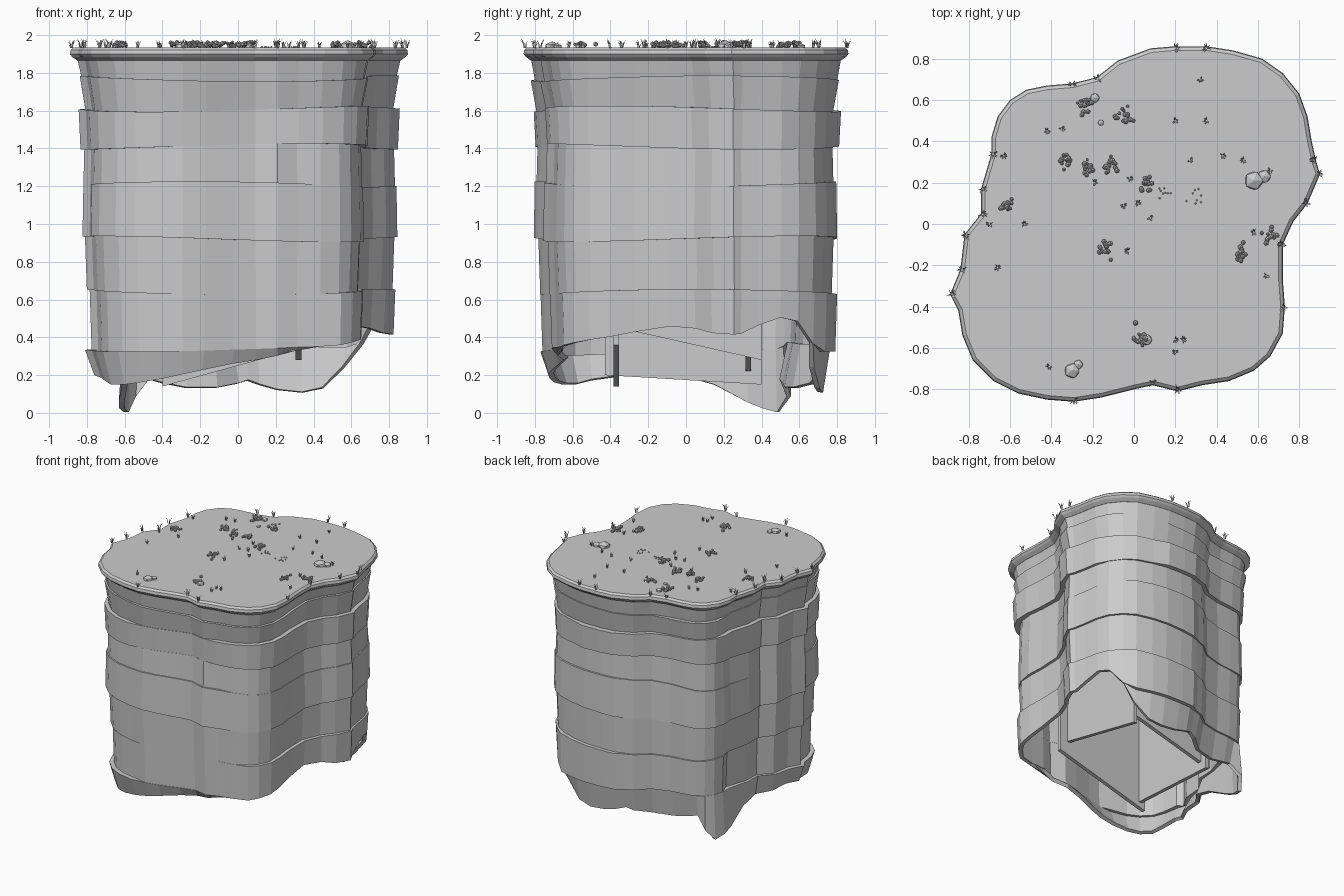
import bpy, bmesh, math, random
from mathutils import Vector, Matrix

random.seed(4)
cube = bpy.data.objects.get("Cube")
if cube:
    bpy.data.objects.remove(cube)

stone = bpy.data.materials.new("pale_grey")
stone.use_nodes = True
GREY = (0.6, 0.6, 0.6, 1)
stone.diffuse_color = GREY
stone.node_tree.nodes["Principled BSDF"].inputs["Base Color"].default_value = GREY

# Plan outline of the rim, in hundredths, counter-clockwise
PLAN = [(90, 24), (88, 31), (86, 40), (84, 52), (80, 63), (72, 73), (62, 80), (48, 84),
        (35, 86), (20, 86), (8, 85), (0, 82), (-8, 79), (-18, 71), (-30, 68), (-42, 67),
        (-52, 65), (-60, 60), (-66, 52), (-69, 42), (-69, 34), (-74, 17), (-74, 5),
        (-82, -5), (-84, -22), (-89, -34), (-85, -42), (-83, -54), (-78, -66), (-68, -76),
        (-56, -82), (-42, -85), (-29, -86), (-16, -84), (0, -80), (9, -78), (21, -81),
        (33, -78), (46, -76), (58, -71), (66, -64), (72, -53), (73, -40), (72, -27),
        (72, -10), (77, 1), (84, 10)]
plan = [Vector((x, y, 0)) / 100 for x, y in PLAN]
N = len(plan)
TOP = 1.935

# Ragged foot height around the cliff, one value every ten degrees
FOOT = [45, 41, 42, 51, 48, 27, 13, 10, 13, 17, 14, 12, 15, 18, 0, 3, 10, 17,
        20, 20, 20, 18, 15, 15, 17, 20, 23, 26, 29, 32, 35, 36, 38, 40, 43, 46]


def angle(p):
    return math.atan2(p.y, p.x) % math.tau


def foot(p):
    t = angle(p) / math.tau * len(FOOT)
    i = int(t)
    a, b = FOOT[i % len(FOOT)], FOOT[(i + 1) % len(FOOT)]
    return (a + (b - a) * (t - i)) / 100


def outward(i):
    d = plan[(i + 1) % N] - plan[i - 1]
    return Vector((d.y, -d.x, 0)).normalized()


def finish(name, bm):
    mesh = bpy.data.meshes.new(name)
    bm.to_mesh(mesh)
    bm.free()
    mesh.materials.append(stone)
    obj = bpy.data.objects.new(name, mesh)
    bpy.context.collection.objects.link(obj)
    return obj


def thicken(obj, amount, offset):
    shell = obj.modifiers.new("thickness", 'SOLIDIFY')
    shell.thickness = amount
    shell.offset = offset


def bridge(bm, upper, lower):
    for i in range(N):
        j = (i + 1) % N
        bm.faces.new((upper[i], lower[i], lower[j], upper[j]))


# Grassy cap with a rolled rim
bm = bmesh.new()
rings = []
for inset, z in [(0.02, TOP), (0.004, 1.922), (0, 1.9), (0.012, 1.885), (0.04, 1.865)]:
    rings.append([bm.verts.new(p - outward(i) * inset + Vector((0, 0, z)))
                  for i, p in enumerate(plan)])
for upper, lower in zip(rings, rings[1:]):
    bridge(bm, upper, lower)
bm.faces.new(rings[0])
bm.faces.new(list(reversed(rings[-1])))
finish("cap", bm)

# Stacked rock bands: top height, inset at the top, inset at the bottom
BANDS = [(1.87, 0.04, 0.06), (1.77, 0.045, 0.075), (1.61, 0.04, 0.05), (1.41, 0.08, 0.075),
         (1.21, 0.065, 0.06), (0.92, 0.08, 0.09), (0.64, 0.065, 0.075), (0.34, 0.095, 0.13)]
# Blocks that jut out or sit back: band, first and last outline point,
# shift at the top and at the bottom
BLOCKS = [(2, 32, 36, -0.025, -0.025), (2, 4, 7, -0.02, -0.02), (6, 20, 31, -0.04, -0.04),
          (6, 32, 38, -0.025, -0.025), (7, 17, 20, 0.015, 0.07), (7, 24, 31, 0.015, 0),
          (4, 38, 41, -0.015, -0.015), (1, 14, 18, 0.015, 0.015)]
bm = bmesh.new()
previous = None
last = [None] * N
for k, (z_top, in_top, in_low) in enumerate(BANDS):
    z_low = BANDS[k + 1][0] if k + 1 < len(BANDS) else -1
    jut = [random.uniform(-0.008, 0.008) if k else 0 for _ in range(9)]
    for low, z, inset in ((0, z_top, in_top), (1, z_low, in_low)):
        shift = [jut[i * 9 // N] for i in range(N)]
        for band, first, final, *amounts in BLOCKS:
            if band == k:
                shift[first:final + 1] = [amounts[low]] * (final + 1 - first)
        seam = k + low
        ring = []
        for i, p in enumerate(plan):
            wave = 0.016 * math.sin(2 * angle(p) + seam * 1.3) if seam else 0
            level = max(z + wave, foot(p))
            spot = p - outward(i) * (inset - shift[i]) + Vector((0, 0, level))
            # once the foot is reached, the later rings collapse onto it
            if last[i] and last[i].z <= foot(p) + 0.001:
                spot = last[i]
            last[i] = spot
            ring.append(bm.verts.new(spot))
        if previous:
            bridge(bm, previous, ring)
        previous = ring
bmesh.ops.remove_doubles(bm, verts=bm.verts, dist=0.0005)
bmesh.ops.dissolve_degenerate(bm, edges=bm.edges, dist=0.0005)
thicken(finish("cliff_wall", bm), 0.03, -1)

# Four crossing slabs hanging inside the hollow, each with a slanted lower edge
SLABS = [((-0.36, -0.43, 0.2), (-0.36, 0.4, 0.15)), ((-0.4, -0.37, 0.14), (0.4, -0.37, 0.36)),
         ((0.32, -0.4, 0.46), (0.32, 0.4, 0.28)), ((-0.43, 0.33, 0.2), (0.32, 0.33, 0.4))]
bm = bmesh.new()
for low_a, low_b in SLABS:
    high_a, high_b = (Vector((p[0], p[1], 0.9)) for p in (low_a, low_b))
    bm.faces.new([bm.verts.new(p) for p in (low_a, low_b, high_b, high_a)])
thicken(finish("inner_slabs", bm), 0.03, 0)


# Grass tufts made of thin leaning blades
def add_tuft(bm, x, y, height, blades, spread):
    for _ in range(blades):
        turn = random.uniform(0, math.tau)
        lean = Vector((math.cos(turn), math.sin(turn), 0)) * spread
        side = Vector((-math.sin(turn), math.cos(turn), 0)) * 0.004
        base = Vector((x, y, TOP - 0.003)) + lean * 0.3
        tall = height * random.uniform(0.6, 1)
        mid = base + lean * 0.3 + Vector((0, 0, tall * 0.6))
        tip = base + lean + Vector((0, 0, tall))
        a, b, c, d, e = [bm.verts.new(v) for v in
                         (base - side, base + side, mid + side * 0.7, mid - side * 0.7, tip)]
        bm.faces.new((a, b, c, d))
        bm.faces.new((d, c, e))


RIM = [8, 9, 14, 13, 20, 21, 22, 23, 24, 25, 32, 35, 36, 42, 44, 46, 0, 1]
FIELD = [(32, 70), (20, 50), (35, 50), (27, 31), (43, 33), (53, 31), (-35, 46), (-42, 45),
         (-63, 33), (-19, 20), (-2, 22), (-5, 9), (2, 10), (8, 3), (-70, 0), (-53, 0),
         (-66, -21), (-3, -13), (-41, -69), (20, -56), (20, -62), (24, -56), (64, -25),
         (58, -4), (66, 26)]
bm = bmesh.new()
for i in RIM:
    spot = plan[i] - outward(i) * 0.008
    add_tuft(bm, spot.x, spot.y, 0.052, 9, 0.02)
for x, y in FIELD:
    add_tuft(bm, x / 100, y / 100, 0.042, 9, 0.014)
finish("grass_tufts", bm)


# Low leafy clumps made of little balls
def add_ball(bm, x, y, z, r, squash=1):
    place = Matrix.Translation((x, y, z)) @ Matrix.Diagonal((1, 1, squash, 1))
    bmesh.ops.create_icosphere(bm, subdivisions=1, radius=r, matrix=place)


CLUMPS = [(-24, 57), (-5, 52), (-34, 30), (-22, 28), (-11, 28), (6, 20), (-61, 9),
          (-14, -12), (52, -14), (66, -5), (3, -55)]
bm = bmesh.new()
for x, y in CLUMPS:
    for _ in range(16):
        add_ball(bm, x / 100 + random.gauss(0, 0.02), y / 100 + random.gauss(0, 0.02),
                 TOP + random.uniform(0.004, 0.028), random.uniform(0.008, 0.014))
finish("leafy_clumps", bm)

# Loose stones
bm = bmesh.new()
for x, y, r in [(58, 21, 5), (63, 23, 3.5), (-30, -71, 4), (-27, -68, 2.5),
                (-19, 61, 2.5), (-16, 49, 1.6), (6, -56, 3)]:
    add_ball(bm, x / 100, y / 100, TOP + 0.003, r / 100, 0.7)
finish("loose_stones", bm)

# Fine pebbles
bm = bmesh.new()
for x, y in [(15, 17), (29, 13)]:
    for _ in range(8):
        add_ball(bm, x / 100 + random.gauss(0, 0.025), y / 100 + random.gauss(0, 0.02),
                 TOP + 0.002, 0.005)
finish("pebbles", bm)
